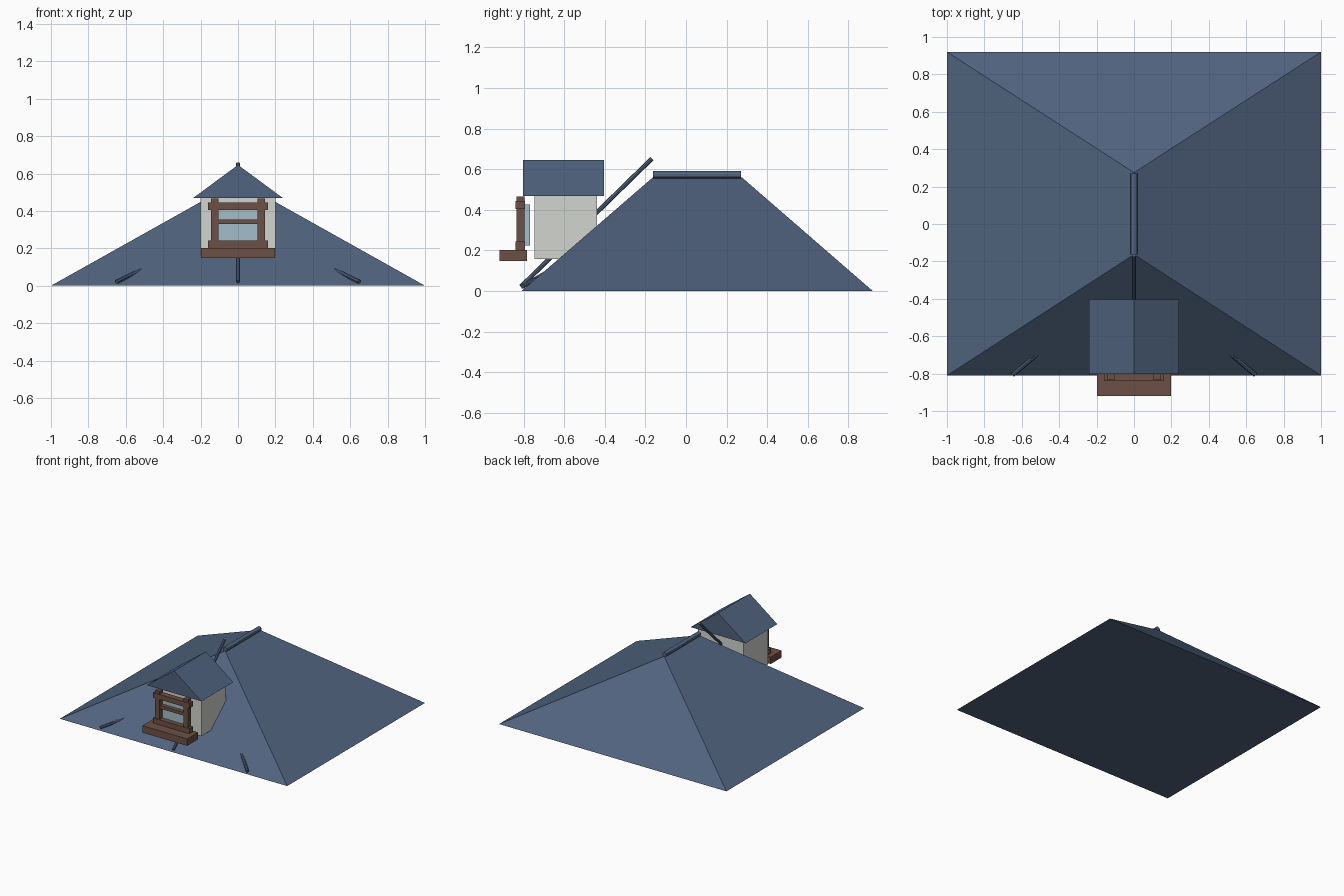
import bpy
from mathutils import Vector

if "Cube" in bpy.data.objects:
    bpy.data.objects.remove(bpy.data.objects["Cube"])


def material(name, rgb):
    m = bpy.data.materials.new(name)
    m.diffuse_color = (*rgb, 1)
    m.use_nodes = True
    m.node_tree.nodes["Principled BSDF"].inputs["Base Color"].default_value = m.diffuse_color
    return m


SLATE = material("slate_blue", (0.08, 0.125, 0.21))
WALL = material("pale_plaster", (0.64, 0.66, 0.62))
WOOD = material("brown_wood", (0.15, 0.08, 0.06))
GLASS = material("pale_glass", (0.37, 0.51, 0.59))


def mesh(name, verts, faces, mat):
    me = bpy.data.meshes.new(name)
    me.from_pydata(verts, [], faces)
    me.materials.append(mat)
    ob = bpy.data.objects.new(name, me)
    bpy.context.collection.objects.link(ob)
    return ob


def box(name, x0, x1, y0, y1, z0, z1, mat):
    v = [(x, y, z) for z in (z0, z1) for x, y in ((x0, y0), (x1, y0), (x1, y1), (x0, y1))]
    f = [(3, 2, 1, 0), (4, 5, 6, 7), (0, 1, 5, 4), (1, 2, 6, 5), (2, 3, 7, 6), (3, 0, 4, 7)]
    return mesh(name, v, f, mat)


def pole(name, a, b, radius, sides=8):
    a, b = Vector(a), Vector(b)
    bpy.ops.mesh.primitive_cylinder_add(vertices=sides, radius=radius,
                                        depth=(b - a).length, location=(a + b) / 2)
    ob = bpy.context.object
    ob.name = name
    ob.rotation_euler = (b - a).to_track_quat('Z', 'Y').to_euler()
    ob.data.materials.append(SLATE)
    bpy.ops.object.shade_smooth_by_angle()
    return ob


# Main hipped roof with closed underside
mesh("hipped_roof",
     [(-1, -0.81, 0), (1, -0.81, 0), (1, 0.92, 0), (-1, 0.92, 0),
      (0, -0.163, 0.56), (0, 0.275, 0.56)],
     [(3, 2, 1, 0), (0, 1, 4), (1, 2, 5, 4), (2, 3, 5), (3, 0, 4, 5)], SLATE)

# Ridge cap and front poles
pole("ridge_cap", (0, -0.163, 0.572), (0, 0.27, 0.572), 0.019, 12)
pole("center_pole", (0, -0.813, 0.022), (0, -0.168, 0.652), 0.011)
for side, s in (("left", -1), ("right", 1)):
    pole(side + "_pole", (s * 0.648, -0.806, 0.022), (s * 0.50, -0.68, 0.094), 0.012)

# Dormer body and gable roof
box("dormer_body", -0.2, 0.2, -0.746, -0.438, 0.158, 0.47, WALL)
gable = [(x, y, z) for y in (-0.803, -0.403)
         for x, z in ((-0.241, 0.468), (0.241, 0.468), (0, 0.646))]
mesh("dormer_gable", gable,
     [(0, 1, 2), (5, 4, 3), (0, 3, 4, 1), (1, 4, 5, 2), (2, 5, 3, 0)], SLATE)

# Window: glass, sill, posts and rails
box("window_glass", -0.115, 0.115, -0.80, -0.768, 0.225, 0.425, GLASS)
box("window_sill", -0.197, 0.197, -0.92, -0.783, 0.147, 0.202, WOOD)
for side, s in (("left", -1), ("right", 1)):
    box(side + "_window_post", s * 0.124 - 0.02, s * 0.124 + 0.02, -0.835, -0.795, 0.2, 0.466, WOOD)
for name, w, y0, z0, z1 in (("bottom_rail", 0.16, -0.839, 0.202, 0.243),
                            ("middle_rail", 0.11, -0.832, 0.329, 0.354),
                            ("top_rail", 0.16, -0.839, 0.404, 0.444)):
    box(name, -w, w, y0, -0.793, z0, z1, WOOD)
